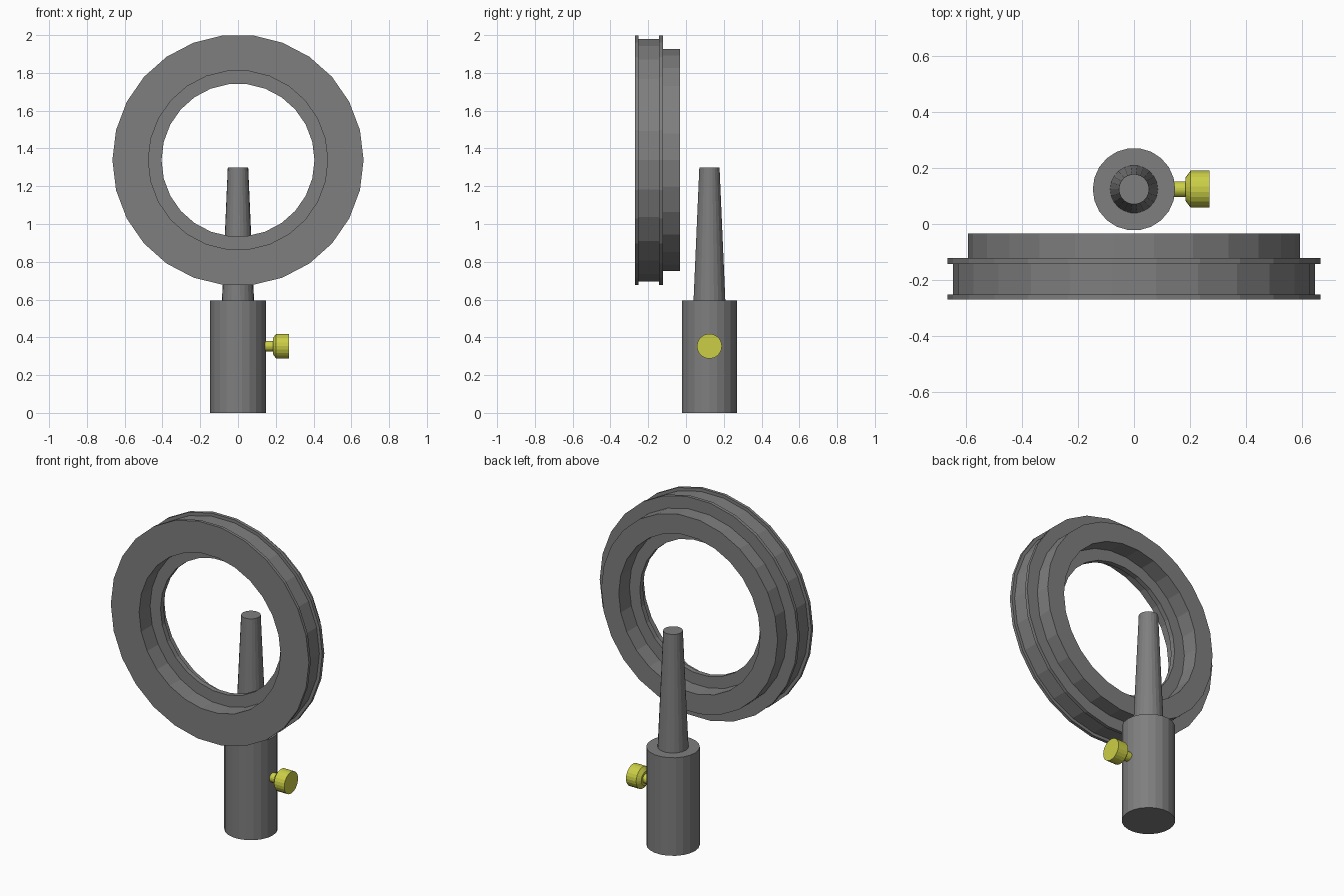
import bpy, bmesh
from math import cos, sin, pi
from mathutils import Vector

if "Cube" in bpy.data.objects:
    bpy.data.objects.remove(bpy.data.objects["Cube"])


def material(name, r, g, b):
    mat = bpy.data.materials.new(name)
    mat.diffuse_color = (r, g, b, 1)
    mat.use_nodes = True
    mat.node_tree.nodes["Principled BSDF"].inputs["Base Color"].default_value = mat.diffuse_color
    return mat


def lathe(name, profile, sides, origin, axis, mat, closed=False):
    """Revolve (radius, distance) points about an axis; cap the ends unless closed."""
    u, v, w = {'X': ((0, 1, 0), (0, 0, 1), (1, 0, 0)),
               'Y': ((1, 0, 0), (0, 0, 1), (0, 1, 0)),
               'Z': ((1, 0, 0), (0, 1, 0), (0, 0, 1))}[axis]
    u, v, w = Vector(u), Vector(v), Vector(w)
    bm = bmesh.new()
    loops = []
    for r, d in profile:
        loops.append([bm.verts.new(u * r * cos(2 * pi * i / sides)
                                   + v * r * sin(2 * pi * i / sides) + w * d)
                      for i in range(sides)])
    pairs = list(zip(loops, loops[1:]))
    if closed:
        pairs.append((loops[-1], loops[0]))
    else:
        bm.faces.new(loops[0])
        bm.faces.new(loops[-1])
    for a, b in pairs:
        for i in range(sides):
            j = (i + 1) % sides
            bm.faces.new((a[i], a[j], b[j], b[i]))
    bmesh.ops.recalc_face_normals(bm, faces=bm.faces[:])
    mesh = bpy.data.meshes.new(name)
    bm.to_mesh(mesh)
    bm.free()
    mesh.materials.append(mat)
    obj = bpy.data.objects.new(name, mesh)
    obj.location = origin
    bpy.context.collection.objects.link(obj)
    return obj


POST_Y = 0.124
dark = material("dark_metal", 0.21, 0.21, 0.21)
yellow = material("yellow_brass", 0.6, 0.62, 0.06)

# Ring: two thin flanges, a rear collar, and a thin lip midway in the bore
lathe("ring_mount", [
    (0.475, -0.27), (0.665, -0.27), (0.665, -0.252), (0.646, -0.252),
    (0.646, -0.142), (0.665, -0.142), (0.665, -0.122), (0.592, -0.122),
    (0.592, -0.033), (0.475, -0.033), (0.475, -0.135), (0.405, -0.135),
    (0.405, -0.165), (0.475, -0.165)],
    26, (0, 0, 1.338), 'Y', dark, closed=True)

# Post holder and tapered post
lathe("post_holder", [(0.147, 0), (0.147, 0.595)], 22, (0, POST_Y, 0), 'Z', dark)
lathe("tapered_post", [(0.085, 0.595), (0.054, 1.3)], 22, (0, POST_Y, 0), 'Z', dark)

# Yellow thumb screw on the side of the holder
lathe("thumb_screw", [
    (0.028, 0.12), (0.028, 0.184), (0.042, 0.184), (0.066, 0.202), (0.066, 0.27)],
    22, (0, POST_Y, 0.353), 'X', yellow)
